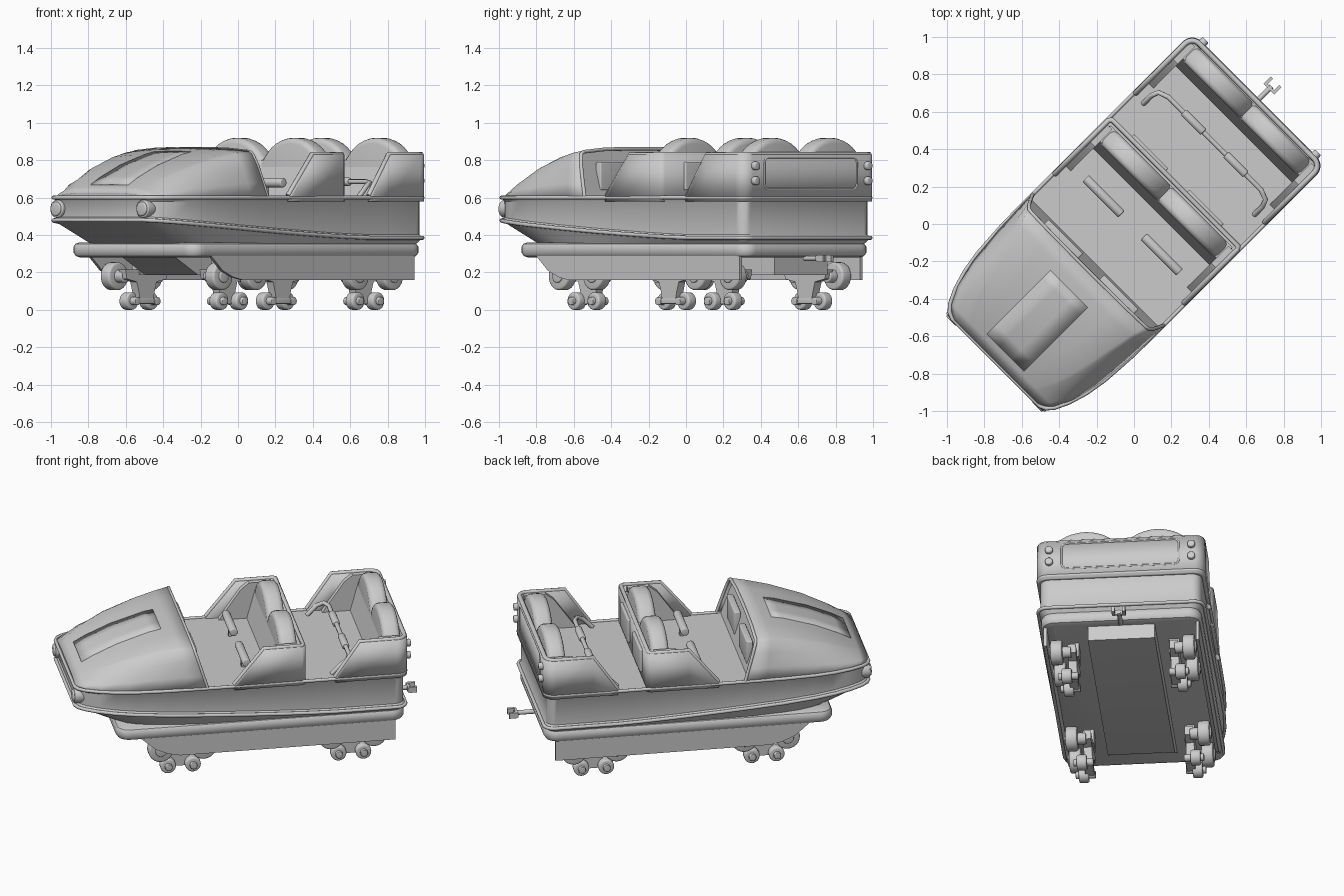
import bpy, bmesh, math
from mathutils import Matrix, Vector

cube = bpy.data.objects.get("Cube")
if cube:
    bpy.data.objects.remove(cube)

grey = bpy.data.materials.new("plain grey")
grey.use_nodes = True
grey.diffuse_color = (0.6, 0.6, 0.6, 1)
grey.node_tree.nodes["Principled BSDF"].inputs["Base Color"].default_value = (0.6, 0.6, 0.6, 1)

TURN = -math.pi / 4          # the car stands diagonally; parts are built along y
SIDES = (-1, 1)
meshes = []


def place(name, data):
    ob = bpy.data.objects.new(name, data)
    data.materials.append(grey)
    ob.rotation_euler.z = TURN
    bpy.context.collection.objects.link(ob)
    return ob


def finish(name, bm):
    bmesh.ops.recalc_face_normals(bm, faces=bm.faces)
    me = bpy.data.meshes.new(name)
    bm.to_mesh(me)
    bm.free()
    ob = place(name, me)
    meshes.append(ob)
    return ob


def loft(name, rings, closed=True, caps=True, thick=0):
    bm = bmesh.new()
    rows = [[bm.verts.new(p) for p in ring] for ring in rings]
    n = len(rows[0])
    for a, b in zip(rows, rows[1:]):
        for j in range(n if closed else n - 1):
            k = (j + 1) % n
            bm.faces.new((a[j], a[k], b[k], b[j]))
    if caps:
        bm.faces.new(rows[0])
        bm.faces.new(rows[-1])
    ob = finish(name, bm)
    if thick:
        mod = ob.modifiers.new("thickness", "SOLIDIFY")
        mod.thickness = thick
        mod.offset = 0


def tube(name, points, r, closed=False):
    cu = bpy.data.curves.new(name, "CURVE")
    cu.dimensions = "3D"
    cu.bevel_depth = r
    cu.bevel_resolution = 2
    cu.use_fill_caps = True
    sp = cu.splines.new("POLY")
    sp.points.add(len(points) - 1)
    for p, co in zip(sp.points, points):
        p.co = (*co, 1)
    sp.use_cyclic_u = closed
    place(name, cu)


def bevel(bm, verts, width, seg=3, sharp=0.5):
    edges = {e for v in verts for e in v.link_edges
             if e.is_manifold and e.calc_face_angle() > sharp}
    bmesh.ops.bevel(bm, geom=list(edges), offset=width, segments=seg, profile=0.5, affect="EDGES")


def cyl(bm, centre, r, depth, axis="Y", round_edge=0, seg=24):
    turn = Matrix.Rotation(math.pi / 2, 4, "Y" if axis == "X" else "X")
    out = bmesh.ops.create_cone(bm, cap_ends=True, segments=seg, radius1=r, radius2=r, depth=depth,
                                matrix=Matrix.Translation(centre) @ turn)
    if round_edge:
        bevel(bm, out["verts"], round_edge, 3, 1.0)


def box(bm, lo, hi, round_edge=0):
    lo, hi = Vector(lo), Vector(hi)
    mat = Matrix.Translation((lo + hi) / 2) @ Matrix.Diagonal((*(hi - lo), 1))
    out = bmesh.ops.create_cube(bm, size=1, matrix=mat)
    if round_edge:
        bevel(bm, out["verts"], round_edge, 4)


def prism(bm, profile, x0, x1):
    a, b = ([bm.verts.new((x, y, z)) for y, z in profile] for x in (x0, x1))
    bm.faces.new(a)
    bm.faces.new(b)
    for i in range(len(a)):
        j = (i + 1) % len(a)
        bm.faces.new((a[i], a[j], b[j], b[i]))


def mirrored(half):
    """Half path on the left, front to back, continued over to the right."""
    return half + [(-p[0], *p[1:]) for p in reversed(half)]


def corner(cx, cy, r, n=6):
    return [(cx + r * math.cos(t), cy + r * math.sin(t))
            for t in (math.pi / 2 * i / n for i in range(n + 1))]


# Hull: plan outline lofted from the base up to the rim
plan = [(0.33, -1.045), (0.365, -1.03), (0.395, -0.995), (0.43, -0.92), (0.46, -0.82), (0.48, -0.7), (0.493, -0.5)]
plan += [(0.495, -0.3 + 0.16 * i) for i in range(7)] + corner(0.435, 0.875, 0.06)
plan = mirrored(plan)


def trim_z(y):
    return 0.385 + 0.095 * min(1, max(0, (0.5 - y) / 1.55)) ** 1.3


def inset(p, d):
    return p[0] * (1 - 2 * d), p[1] * (1 - d)


under = [(x * 0.92, -0.76 + (y + 1.045) * 0.84, 0.34) for x, y in plan]
lower = [(x, y, trim_z(y)) for x, y in plan]
groove_low = [(*inset(p, 0.013), trim_z(p[1]) + 0.018) for p in plan]
groove_top = [(*inset(p, 0.013), 0.58) for p in plan]
upper = [(x, y, 0.6) for x, y in plan]
loft("hull", [under, lower, groove_low, groove_top, upper])
tube("lower_trim", lower, 0.011, True)
tube("upper_trim", upper, 0.011, True)

# Bumper slab: stacked rounded rectangles
bumper = []
for d, z in ((0.035, 0.28), (0.012, 0.288), (0, 0.305), (0, 0.338), (0.01, 0.353), (0.03, 0.36)):
    back = corner(0.4, 0.85, 0.08 - d)
    front = [(x, -0.73 - (y - 0.85)) for x, y in reversed(back)]
    bumper.append([(x, y, z) for x, y in mirrored(front + back)])
loft("bumper", bumper)

# Underframe: thin side skirts around a central beam
bm = bmesh.new()
for s in SIDES:
    prism(bm, [(-0.67, 0.29), (-0.58, 0.21), (-0.5, 0.175), (-0.43, 0.16), (0.87, 0.16), (0.87, 0.29)],
          s * 0.445, s * 0.465)
finish("side_skirts", bm)
bm = bmesh.new()
prism(bm, [(-0.69, 0.29), (-0.5, 0.185), (0.87, 0.185), (0.87, 0.29)], -0.2, 0.2)
finish("centre_beam", bm)

# Hood: stations of (y, half width, crown height), with a ridge along each side
stations = [(-1.04, 0.33, 0.622), (-0.99, 0.385, 0.65), (-0.9, 0.432, 0.7), (-0.75, 0.467, 0.765),
            (-0.55, 0.486, 0.826), (-0.4, 0.492, 0.852), (-0.27, 0.495, 0.862)]


def hood_ring(y, w, h, step):
    t = step / 6
    ridge, lean = 0.62 + 0.28 * t, 0.08 * t ** 4
    section = [(1, 0), (1 - 0.2 * (1 - ridge), 0.3), (1 - 0.5 * (1 - ridge), 0.65), (ridge + 0.01, 0.89),
               (ridge - 0.03, 0.935), (ridge * 0.6, 0.985), (0.12, 1)]
    return mirrored([(w * a, y - lean * b, 0.6 + (h - 0.6) * b) for a, b in section])


hood = [hood_ring(*s, i) for i, s in enumerate(stations)]
loft("hood", hood, closed=False, caps=False, thick=0.012)
tube("hood_edge", hood[-1], 0.01)
for name, ring in (("dashboard", hood_ring(-0.295, 0.488, 0.857, 6)), ("hood_front", hood[0])):
    bm = bmesh.new()
    bm.faces.new([bm.verts.new(p) for p in ring])
    finish(name, bm)


def crown(y):
    for (y0, _, h0), (y1, _, h1) in zip(stations, stations[1:]):
        if y <= y1:
            return h0 + (h1 - h0) * (y - y0) / (y1 - y0)


# Slightly raised hatch on the hood
ys = [-0.97, -0.9, -0.75, -0.65, -0.55, -0.49]
hatch = [[(v, y, crown(y) + 0.009 - abs(v) * 0.02) for v in (-0.14, -0.05, 0.05, 0.14)] for y in ys]
loft("hood_hatch", hatch, closed=False, caps=False, thick=0.008)

# Seat surrounds: walls with a rolled lip on top and padded inner sides
TOP = 0.83
front_wall = mirrored([(0.488, -0.11, 0.61), (0.488, 0.07, TOP), (0.488, 0.295, TOP), (0.475, 0.31, TOP)])
rear_wall = mirrored([(0.488, 0.5, 0.61), (0.488, 0.65, TOP)]
                     + [(x, y, TOP) for x, y in corner(0.435, 0.875, 0.053)])
for name, wall, y in (("front", front_wall, 0.225), ("rear", rear_wall, 0.85)):
    loft(name + "_seat_surround", [[(x, y, 0.58) for x, y, z in wall], wall],
         closed=False, caps=False, thick=0.03)
    tube(name + "_surround_lip", wall, 0.014)
    bm = bmesh.new()
    for s in SIDES:
        prism(bm, [(y - 0.27, 0.59), (y - 0.13, 0.79), (y - 0.08, TOP), (y + 0.05, TOP), (y + 0.05, 0.59)],
              s * 0.44, s * 0.48)
    finish(name + "_side_pads", bm)
    # Seat backs with two humps each
    bm = bmesh.new()
    for s in SIDES:
        cyl(bm, (s * 0.215, y + 0.005, 0.66), 0.26, 0.11, "Y", 0.03, 40)
    prism(bm, [(y - 0.1, 0.58), (y - 0.04, 0.8), (y + 0.06, 0.8), (y + 0.06, 0.58)], -0.46, 0.46)
    finish(name + "_seat_backs", bm)

# Instrument panels facing each row
bm = bmesh.new()
for s in SIDES:
    for y in (-0.325, 0.32):
        box(bm, (s * 0.21 - 0.13, y - 0.02, 0.64), (s * 0.21 + 0.13, y + 0.02, 0.79), 0.008)
finish("row_panels", bm)

# Lap bars and grips
bar = [(0.42, 0.49, 0.6), (0.42, 0.55, 0.66), (0.405, 0.59, 0.68), (0.35, 0.61, 0.685), (0.2, 0.61, 0.685)]
tube("rear_lap_bar", mirrored(bar), 0.014)
bm = bmesh.new()
for s in SIDES:
    cyl(bm, (s * 0.16, 0.61, 0.685), 0.022, 0.15, "X", 0.006)
    cyl(bm, (s * 0.22, -0.01, 0.68), 0.025, 0.27, "X", 0.006)
    box(bm, (s * 0.22 - 0.015, -0.02, 0.58), (s * 0.22 + 0.015, 0.0, 0.68))
finish("bar_grips", bm)

# Headlights, rear lamps and the rear panel frame
bm = bmesh.new()
for s in SIDES:
    cyl(bm, (s * 0.325, -1.02, 0.54), 0.048, 0.06, "Y", 0.006)
    cyl(bm, (s * 0.325, -1.025, 0.54), 0.038, 0.07, "Y", 0.008)
finish("headlights", bm)
bm = bmesh.new()
for s in SIDES:
    for z in (0.69, 0.77):
        cyl(bm, (s * 0.425, 0.94, z), 0.023, 0.055, "Y", 0.008)
finish("rear_lamps", bm)
quarter = corner(0.32, 0.055, 0.03, 4)
half = [(x, -z) for x, z in reversed(quarter)] + quarter
tube("rear_panel_frame", [(x, 0.941, 0.73 + z) for x, z in mirrored(half)], 0.006, True)

# Rear coupling
bm = bmesh.new()
cyl(bm, (0, 0.97, 0.275), 0.014, 0.14)
box(bm, (-0.04, 1.02, 0.26), (0.04, 1.035, 0.29))
for s in SIDES:
    box(bm, (s * 0.032 - 0.009, 1.03, 0.257), (s * 0.032 + 0.009, 1.075, 0.293))
finish("coupling", bm)

# Wheel carriers at the four corners
for row, y in (("front", -0.41), ("rear", 0.62)):
    for side, s in (("right", -1), ("left", 1)):
        bm = bmesh.new()
        for t in SIDES:
            cyl(bm, (s * 0.395, y + t * 0.13, 0.18), 0.075, 0.07, "X", 0.012)
            cyl(bm, (s * 0.375, y + t * 0.13, 0.18), 0.035, 0.13, "X", 0.006)
            cyl(bm, (s * 0.34, y + t * 0.075, 0.047), 0.047, 0.06, "X", 0.01)
            cyl(bm, (s * 0.33, y + t * 0.075, 0.047), 0.022, 0.12, "X", 0.004)
        finish(f"{row}_{side}_wheels", bm)
        bm = bmesh.new()
        shape = [(0.16, 0.215), (0.15, 0.165), (0.075, 0.15), (0.06, 0.1), (0.045, 0.03)]
        shape += [(-a, b) for a, b in reversed(shape)]
        prism(bm, [(y + a, b) for a, b in shape], s * 0.28, s * 0.33)
        box(bm, (s * 0.3 - 0.025, y - 0.09, 0.032), (s * 0.3 + 0.025, y + 0.09, 0.062), 0.006)
        box(bm, (s * 0.3 - 0.03, y - 0.06, 0.19), (s * 0.3 + 0.03, y + 0.06, 0.29))
        finish(f"{row}_{side}_bracket", bm)

# Smooth shading with crisp edges
bpy.ops.object.select_all(action="DESELECT")
for ob in meshes:
    ob.select_set(True)
bpy.context.view_layer.objects.active = meshes[0]
bpy.ops.object.shade_smooth_by_angle(angle=math.radians(35))
